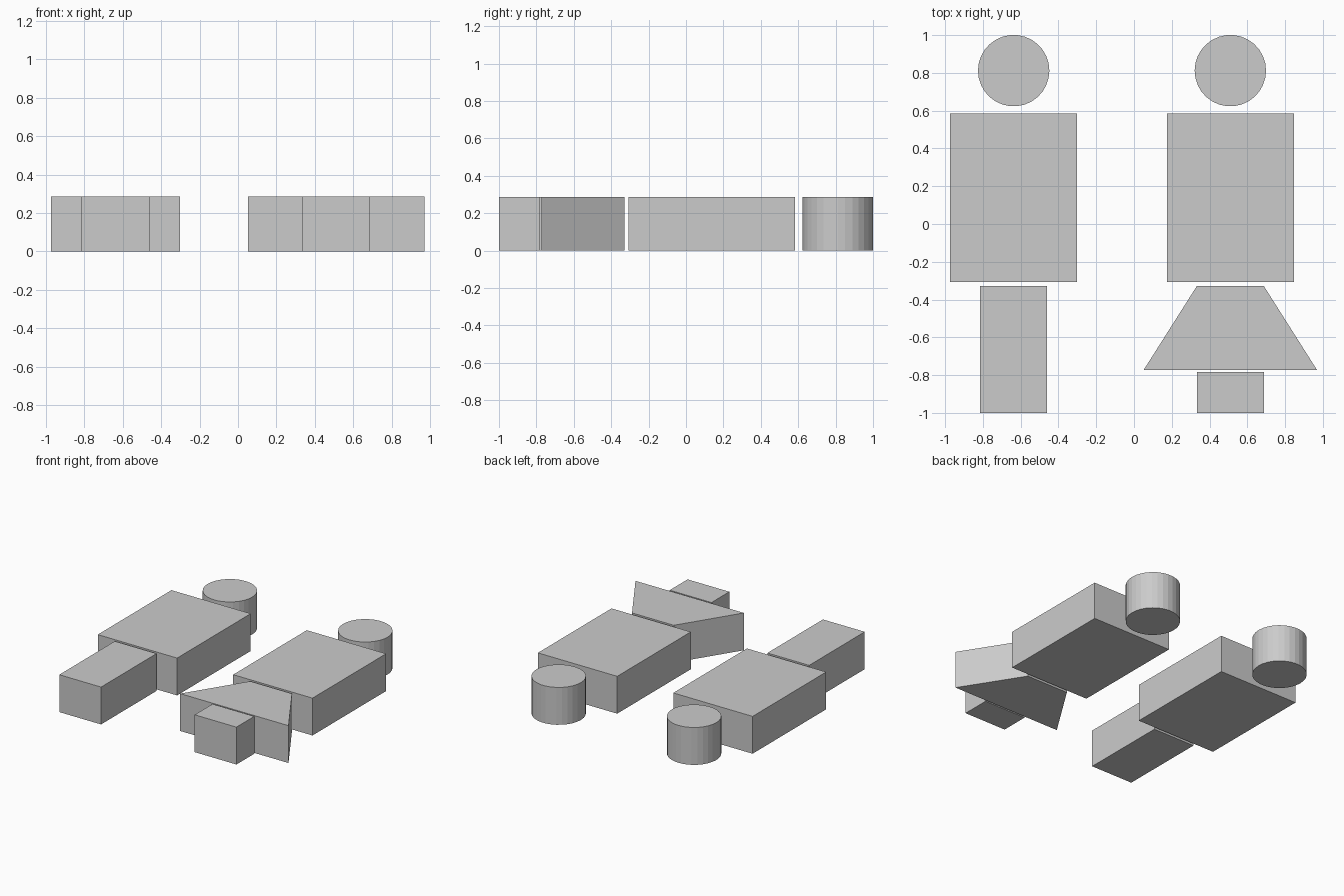
import bpy, bmesh
from math import cos, sin, tau

if "Cube" in bpy.data.objects:
    bpy.data.objects.remove(bpy.data.objects["Cube"])

HEIGHT = 0.286


def extrude_profile(name, points):
    """Solid plate from a counter-clockwise outline in the xy plane."""
    bm = bmesh.new()
    base = bm.faces.new([bm.verts.new((x, y, 0)) for x, y in points])
    result = bmesh.ops.extrude_face_region(bm, geom=[base], use_keep_orig=True)
    top = [g for g in result["geom"] if isinstance(g, bmesh.types.BMVert)]
    bmesh.ops.translate(bm, verts=top, vec=(0, 0, HEIGHT))
    bmesh.ops.recalc_face_normals(bm, faces=bm.faces)
    mesh = bpy.data.meshes.new(name)
    bm.to_mesh(mesh)
    bm.free()
    obj = bpy.data.objects.new(name, mesh)
    bpy.context.collection.objects.link(obj)
    return obj


def trapezoid(name, cx, half_bottom, half_top, y0, y1):
    return extrude_profile(name, [(cx - half_bottom, y0), (cx + half_bottom, y0),
                                  (cx + half_top, y1), (cx - half_top, y1)])


def disc(name, cx, cy, radius, sides=30):
    return extrude_profile(name, [(cx + radius * cos(tau * i / sides),
                                   cy + radius * sin(tau * i / sides))
                                  for i in range(sides)])


# Heads and torsos shared by both figures
for figure, cx in (("left", -0.637), ("right", 0.51)):
    disc(f"{figure}_head", cx, 0.812, 0.189)
    trapezoid(f"{figure}_torso", cx, 0.336, 0.336, -0.307, 0.584)

# Long legs of the left figure
trapezoid("left_legs", -0.637, 0.177, 0.177, -1.0, -0.328)

# Skirt and short legs of the right figure
trapezoid("right_skirt", 0.51, 0.459, 0.177, -0.773, -0.328)
trapezoid("right_legs", 0.51, 0.177, 0.177, -1.0, -0.784)
